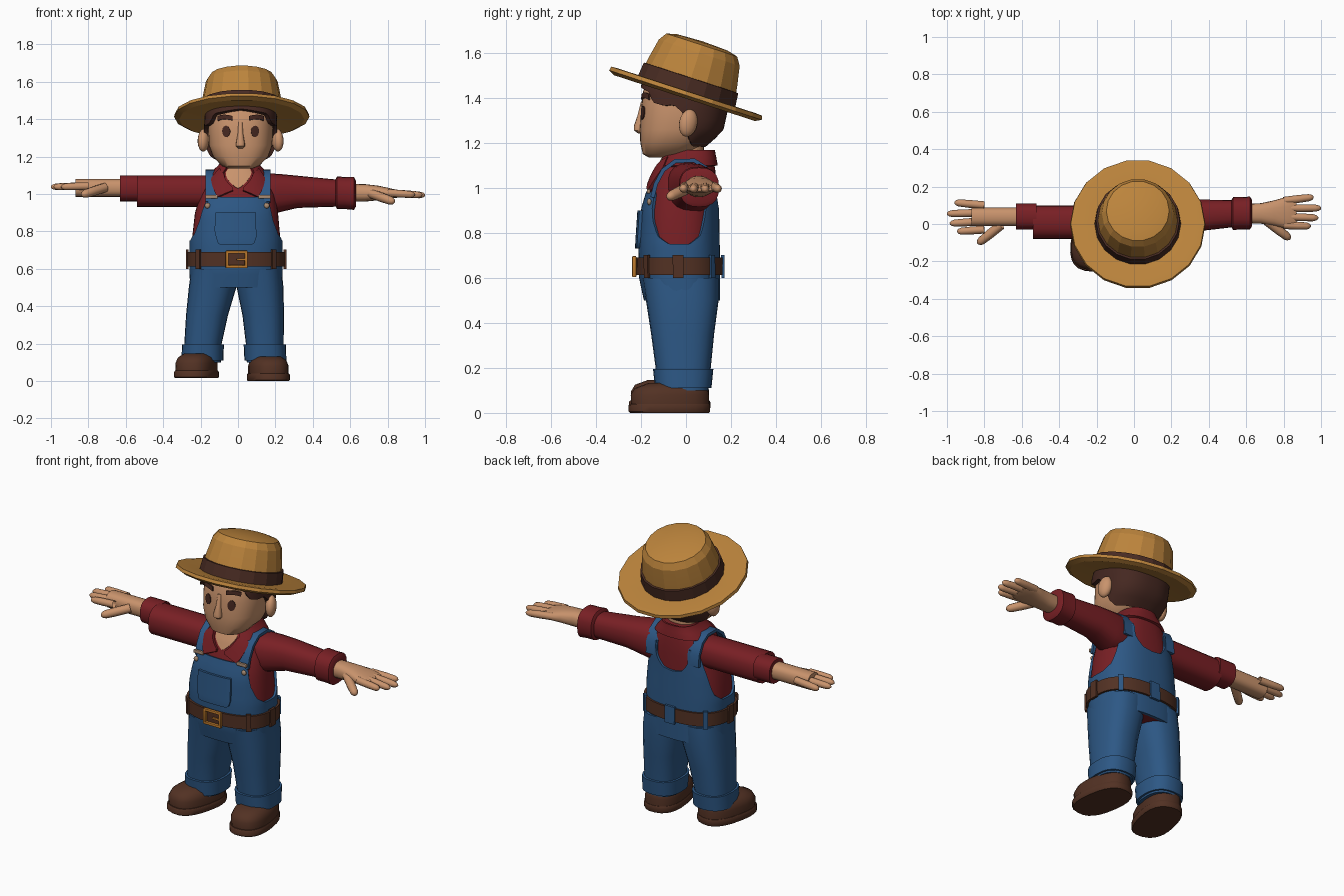
import bpy, bmesh, math
from math import sin, cos, pi, radians
from mathutils import Vector

if "Cube" in bpy.data.objects:
    bpy.data.objects.remove(bpy.data.objects["Cube"], do_unlink=True)


def material(name, r, g, b):
    m = bpy.data.materials.new(name)
    m.use_nodes = True
    m.diffuse_color = (r, g, b, 1)
    m.node_tree.nodes["Principled BSDF"].inputs["Base Color"].default_value = (r, g, b, 1)
    return m


SKIN = material("skin", .58, .29, .15)
HAIR = material("dark_hair", .06, .021, .015)
STRAW = material("straw", .50, .23, .045)
BAND = material("hat_band", .065, .024, .016)
RED = material("red_shirt", .19, .014, .018)
BLUE = material("blue_denim", .026, .097, .235)
LEATHER = material("brown_leather", .085, .031, .017)
BRASS = material("brass", .50, .19, .025)
METAL = material("tan_metal", .40, .26, .17)


def table(pts, t):
    """Linear lookup of a row in a table keyed by its first column."""
    if t <= pts[0][0]:
        return pts[0][1:]
    for p, q in zip(pts, pts[1:]):
        if t <= q[0]:
            f = (t - p[0]) / (q[0] - p[0])
            return [a + (b - a) * f for a, b in zip(p[1:], q[1:])]
    return pts[-1][1:]


def surf(prof, a, s, off=0, axis="Z"):
    """Point on a lofted body; angle 0 faces the front."""
    c, r, v0, v1 = table(prof, s)
    pw = lambda t: math.copysign(abs(t) ** .8, t)
    u = c + (r + off) * pw(sin(a))
    v = (v0 + v1) / 2 - ((v1 - v0) / 2 + off) * pw(cos(a))
    return Vector((u, v, s)) if axis == "Z" else Vector((s, u, v))


def finish(name, bm, mat, thick=0, smooth=40, bevel=0):
    me = bpy.data.meshes.new(name)
    bm.to_mesh(me)
    bm.free()
    me.materials.append(mat)
    ob = bpy.data.objects.new(name, me)
    bpy.context.collection.objects.link(ob)
    bpy.ops.object.select_all(action="DESELECT")
    ob.select_set(True)
    bpy.context.view_layer.objects.active = ob
    if thick:
        mod = ob.modifiers.new("thickness", "SOLIDIFY")
        mod.thickness, mod.offset = thick, -1
        bpy.ops.object.modifier_apply(modifier=mod.name)
    if bevel:
        mod = ob.modifiers.new("bevel", "BEVEL")
        mod.width, mod.segments = bevel, 2
        bpy.ops.object.modifier_apply(modifier=mod.name)
    if smooth:
        bpy.ops.object.shade_smooth_by_angle(angle=radians(smooth))
    return ob


def grid(bm, rings, closed):
    rows = [[bm.verts.new(p) for p in ring] for ring in rings]
    n = len(rows[0])
    for lo, hi in zip(rows, rows[1:]):
        for i in range(n if closed else n - 1):
            j = (i + 1) % n
            bm.faces.new((lo[i], lo[j], hi[j], hi[i]))
    return rows


def loft(name, mat, prof, axis="Z", segs=24, off=0):
    """Closed body with one ring for each profile row."""
    bm = bmesh.new()
    rows = grid(bm, [[surf(prof, 2 * pi * i / segs, p[0], off, axis) for i in range(segs)]
                     for p in prof], True)
    bm.faces.new(rows[0])
    bm.faces.new(rows[-1])
    bmesh.ops.recalc_face_normals(bm, faces=bm.faces)
    return finish(name, bm, mat)


def shell(name, mat, prof, lo, hi, off, thick, a0=-pi, a1=pi, segs=72, rows=10):
    """Garment or patch that follows a body; lo and hi give its edges by angle."""
    full = a1 - a0 > 6.2
    angles = [a0 + (a1 - a0) * i / segs for i in range(segs if full else segs + 1)]
    bm = bmesh.new()
    grid(bm, [[surf(prof, a, lo(a) + (hi(a) - lo(a)) * k / rows, off) for a in angles]
              for k in range(rows + 1)], full)
    return finish(name, bm, mat, thick)


def box(name, mat, loc, size, bevel=.004):
    bm = bmesh.new()
    bmesh.ops.create_cube(bm, size=1)
    bmesh.ops.scale(bm, vec=size, verts=bm.verts)
    ob = finish(name, bm, mat, bevel=bevel)
    ob.location = loc
    return ob


def ball(name, mat, loc, scale):
    bm = bmesh.new()
    bmesh.ops.create_uvsphere(bm, u_segments=16, v_segments=10, radius=1)
    bmesh.ops.scale(bm, vec=scale, verts=bm.verts)
    ob = finish(name, bm, mat, smooth=60)
    ob.location = loc
    return ob


def lathe(name, mat, pts, segs):
    bm = bmesh.new()
    grid(bm, [[(r * cos(2 * pi * i / segs), r * sin(2 * pi * i / segs), z)
               for i in range(segs)] for r, z in pts], True)
    bmesh.ops.remove_doubles(bm, verts=bm.verts, dist=1e-5)
    bmesh.ops.recalc_face_normals(bm, faces=bm.faces)
    ob = finish(name, bm, mat, smooth=12)
    ob.location, ob.rotation_euler = (.02, 0, 1.42), (radians(-18), 0, 0)
    return ob


def digit(name, start, end, r):
    """Tapered round finger."""
    start, end = Vector(start), Vector(end)
    d = (end - start).to_track_quat("Z", "Y")
    steps = [(0, 1), (.5, 1), (.85, .9), (.95, .65), (1, .25)]
    bm = bmesh.new()
    rows = grid(bm, [[start.lerp(end, t) + d @ Vector((cos(i * pi / 5), sin(i * pi / 5), 0)) * r * k
                      for i in range(10)] for t, k in steps], True)
    bm.faces.new(rows[-1])
    bmesh.ops.recalc_face_normals(bm, faces=bm.faces)
    return finish(name, bm, SKIN, smooth=60)


# Body profiles: height, centre x, half width, front y, back y
torso = [(.5, -.01, .235, -.175, .14), (.6, -.01, .237, -.197, .14), (.75, -.01, .237, -.2, .138),
         (.9, -.008, .222, -.19, .135), (1, 0, .2, -.16, .135), (1.08, 0, .168, -.13, .13),
         (1.13, .005, .122, -.105, .122), (1.16, .008, .09, -.085, .115)]
head = [(1.135, .013, .06, -.165, -.04), (1.15, .013, .1, -.192, .02), (1.2, .014, .148, -.203, .09),
        (1.26, .014, .17, -.206, .145), (1.35, .014, .174, -.2, .165), (1.43, .015, .17, -.19, .172),
        (1.48, .016, .16, -.165, .172), (1.53, .016, .1, -.08, .13)]

# Shirt, neck and collar
loft("shirt_body", RED, torso, segs=40)
loft("neck", SKIN, [(1.06, .01, .085, -.085, .08), (1.2, .012, .085, -.085, .08)])
shell("open_neck_skin", SKIN, torso, lambda a: 1.03 + abs(a) * .2, lambda a: 1.14, .005, .006, -.42, .42, 16)
shell("collar_band", RED, torso, lambda a: 1.1, lambda a: 1.168, .014, .016, .5, 2 * pi - .5, 40, 4)
for s, side in ((1, "left"), (-1, "right")):
    drop = lambda a: table([(.08, 1.02), (.42, .985), (.85, 1.09)], abs(a))[0]
    rise = lambda a: table([(.08, 1.035), (.42, 1.11), (.85, 1.14)], abs(a))[0]
    lo, hi = sorted((s * .08, s * .85))
    shell(side + "_collar_flap", RED, torso, drop, rise, .02, .016, lo, hi, 14, 4)

# Overalls: hips, bib, straps, pocket and belt
bib_top = [(0, .985), (.72, .985), (.79, .97), (.9, .86), (1.1, .785), (1.4, .75), (1.75, .75), (2.05, .79),
           (2.2, .88), (2.3, 1.02), (2.62, 1.05), (2.76, .96), (2.95, .915), (3.15, .905)]
shell("overalls_bib", BLUE, torso, lambda a: .5, lambda a: table(bib_top, abs(a))[0], .012, .016, segs=96, rows=14)
shell("bib_pocket", BLUE, torso, lambda a: .73 + 1.2 * max(0, abs(a) - .28) ** 1.2,
      lambda a: .9, .026, .016, -.38, .34, 16)
shell("belt", LEATHER, torso, lambda a: .612, lambda a: .69, .024, .016, segs=48, rows=2)
for a, mat in ((.8, LEATHER), (-.8, LEATHER), (1.55, LEATHER), (-1.55, LEATHER), (2.35, BLUE), (-2.35, BLUE), (pi, BLUE)):
    shell("belt_loop", mat, torso, lambda a: .6, lambda a: .702, .032, .014, a - .07, a + .07, 4, 2)
for z in (.611, .689):
    box("buckle_bar", BRASS, (-.007, -.23, z), (.116, .018, .016))
for x in (-.058, .044):
    box("buckle_side", BRASS, (x, -.23, .65), (.016, .018, .09))
box("buckle_prong", BRASS, (.018, -.231, .65), (.05, .012, .012))

strap = [(-.158, .96), (-.143, 1.02), (-.108, 1.085), (-.05, 1.128), (.04, 1.13),
         (.095, 1.095), (.128, 1.03), (.132, .96)]
for s, side in ((1, "left"), (-1, "right")):
    bm = bmesh.new()
    grid(bm, [[(s * .138 + w, y, z) for w in (-.037, .037)] for y, z in strap], False)
    finish(side + "_strap", bm, BLUE, .018)
    box(side + "_strap_clip", METAL, (s * .142, -.166, .985), (.066, .016, .02))
    ball(side + "_strap_button", METAL, surf(torso, s * .68, .938, .016), (.015, .01, .015))

# Legs, turned-up hems and shoes
legs = {"right": (-1, [(.1, -.191, .1, -.125, .1), (.2, -.187, .1, -.135, .11), (.35, -.166, .112, -.155, .125),
                       (.5, -.136, .127, -.178, .145), (.6, -.125, .125, -.195, .145)], -.205, -13, .015),
        "left": (1, [(.1, .147, .1, -.125, .1), (.2, .143, .101, -.135, .11), (.35, .135, .111, -.155, .125),
                     (.5, .118, .125, -.178, .145), (.6, .108, .125, -.195, .145)], .152, 8, 0)}
for side, (s, prof, foot_x, turn, lift) in legs.items():
    loft(side + "_trouser_leg", BLUE, prof)
    shell(side + "_trouser_hem", BLUE, prof, lambda a: .11, lambda a: .195, .012, .02, segs=24, rows=4)
    shoe = loft(side + "_shoe", LEATHER, [(.03, 0, .103, -.245, .102), (.08, 0, .104, -.248, .102),
                                          (.11, 0, .093, -.23, .097), (.132, 0, .065, -.17, .08)])
    sole = loft(side + "_sole", LEATHER, [(0, 0, .106, -.25, .103), (.006, 0, .11, -.257, .107),
                                          (.034, 0, .11, -.257, .107), (.04, 0, .106, -.252, .104)])
    for ob in (shoe, sole):
        ob.location, ob.rotation_euler = (foot_x, 0, lift), (0, 0, radians(turn))

# Arms: along x, with centre y, half depth, bottom z and top z
sleeve = [(.04, .01, .09, .93, 1.1), (.14, .012, .105, .885, 1.118), (.22, .022, .1, .912, 1.117),
          (.32, .035, .086, .94, 1.112), (.54, .04, .072, .957, 1.1)]
cuff = [(.52, .04, .07, .96, 1.1), (.53, .04, .088, .943, 1.118), (.575, .04, .086, .945, 1.116),
        (.62, .04, .088, .943, 1.118), (.63, .04, .072, .96, 1.1)]
palm = [(.58, .038, .05, .985, 1.08), (.68, .036, .055, .99, 1.083), (.75, .036, .068, 1, 1.078),
        (.81, .036, .083, 1.012, 1.068), (.85, .036, .08, 1.018, 1.06), (.87, .036, .07, 1.025, 1.053)]
fingers = [("index", -.03, .945, -.04), ("middle", .015, .985, .003),
           ("ring", .06, 1, .055), ("little", .1, .96, .115)]
for s, side in ((1, "left"), (-1, "right")):
    dy, dz = (.03, -.045) if s > 0 else (0, 0)
    move = lambda x, y, z: (s * x, y + dy * x, z + dz * x)
    for part, mat, prof in (("sleeve", RED, sleeve), ("cuff", RED, cuff), ("hand", SKIN, palm)):
        loft(side + "_" + part, mat, [(s * x, y + dy * x, r, z0 + dz * x, z1 + dz * x)
                                      for x, y, r, z0, z1 in prof], "X", 20)
    for label, y0, x1, y1 in fingers:
        digit(side + "_" + label + "_finger", move(.8, y0, 1.042), move(x1, y1, 1.038), .021)
    digit(side + "_thumb", move(.71, -.005, 1.035), move(.835, -.105, .995), .025)

# Head, face and hair
loft("head", SKIN, head, segs=32)
loft("nose", SKIN, [(1.242, .013, .012, -.213, -.18), (1.256, .013, .024, -.232, -.18),
                    (1.275, .013, .023, -.232, -.18), (1.32, .013, .015, -.216, -.18),
                    (1.385, .013, .012, -.2, -.17)], segs=12)
for s, side in ((1, "left"), (-1, "right")):
    half = lambda a: .03 * math.sqrt(max(.02, 1 - ((abs(a) - .37) / .13) ** 2))
    lo, hi = sorted((s * .24, s * .5))
    shell(side + "_eye", HAIR, head, lambda a: 1.335 - half(a), lambda a: 1.335 + half(a), .004, .006, lo, hi, 14, 4)
    brow = lambda a: 1.412 - .12 * (abs(a) - .42) ** 2
    lo, hi = sorted((s * .18, s * .68))
    shell(side + "_eyebrow", HAIR, head, lambda a: brow(a) - .012, lambda a: brow(a) + .012, .008, .01, lo, hi, 10, 2)
    ear = ball(side + "_ear", SKIN, (.014 + s * .198, .01, 1.288), (.03, .042, .062))
    ear.rotation_euler = (radians(-12), 0, s * radians(20))
hairline = [(0, 1.455), (.45, 1.44), (.75, 1.43), (.95, 1.38), (1.25, 1.365), (1.45, 1.37),
            (1.6, 1.33), (1.8, 1.22), (2.1, 1.185), (3.15, 1.18)]
shell("hair", HAIR, head, lambda a: table(hairline, abs(a))[0], lambda a: 1.5, .022, .03, segs=64, rows=8)

# Straw hat
lathe("hat", STRAW, [(0, -.008), (.2, -.012), (.335, -.022), (.362, -.008), (.358, .01), (.33, .012), (.222, .006),
                     (.22, .03), (.21, .1), (.192, .19), (.168, .226), (.12, .238), (0, .243)], 18)
lathe("hat_ribbon", BAND, [(.215, .004), (.231, .006), (.224, .072), (.205, .074)], 18)
